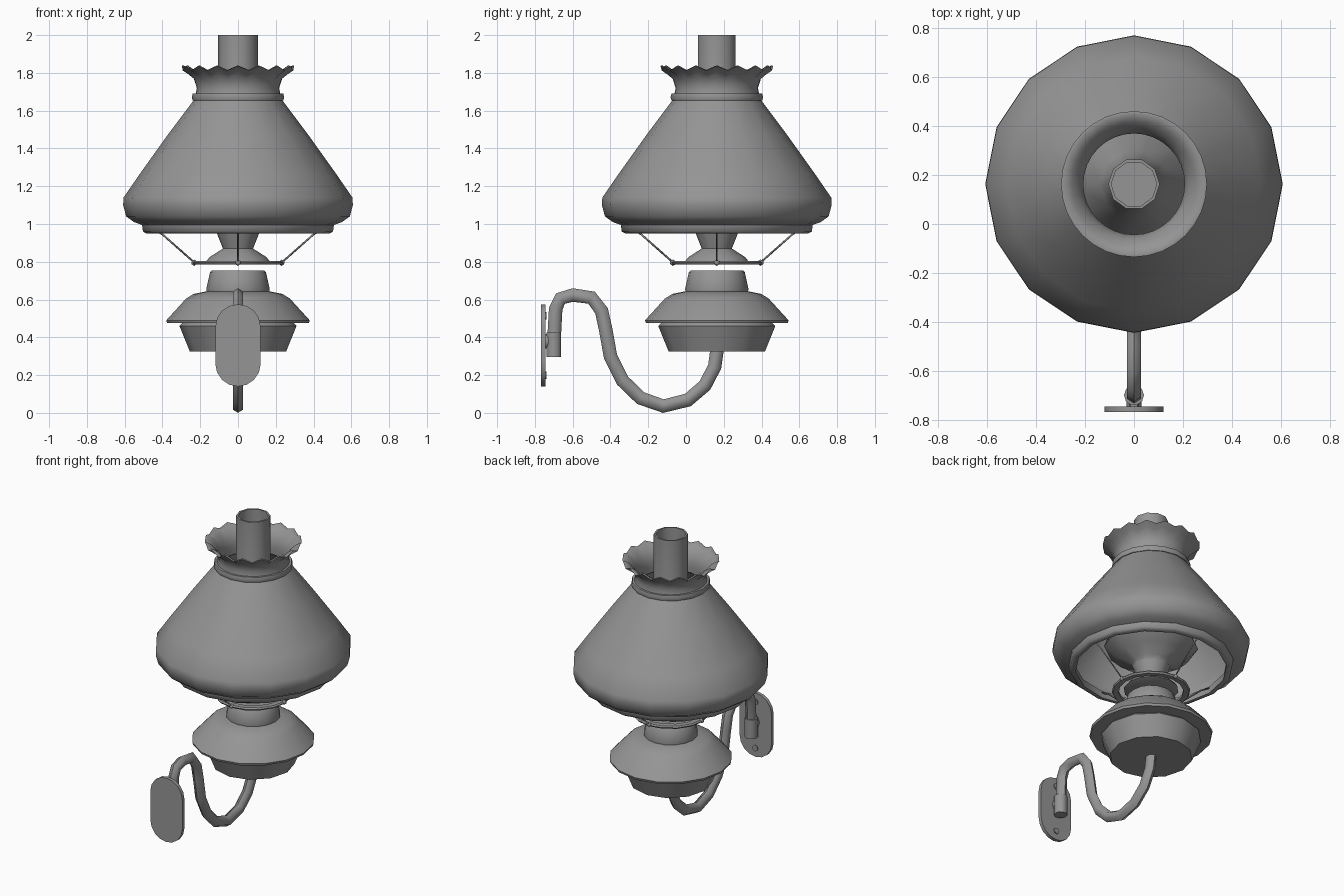
import bpy, bmesh, math
from mathutils import Vector

if "Cube" in bpy.data.objects:
    bpy.data.objects.remove(bpy.data.objects["Cube"])

CY = 0.163  # lamp axis sits at y = CY
grey = bpy.data.materials.new("dark_grey")
grey.diffuse_color = (0.3, 0.3, 0.3, 1)
grey.use_nodes = True
grey.node_tree.nodes["Principled BSDF"].inputs["Base Color"].default_value = grey.diffuse_color


def finish(name, bm, angle=35):
    bmesh.ops.recalc_face_normals(bm, faces=bm.faces[:])
    me = bpy.data.meshes.new(name)
    bm.to_mesh(me)
    bm.free()
    me.materials.append(grey)
    ob = bpy.data.objects.new(name, me)
    bpy.context.collection.objects.link(ob)
    bpy.ops.object.select_all(action='DESELECT')
    ob.select_set(True)
    bpy.context.view_layer.objects.active = ob
    bpy.ops.object.shade_smooth_by_angle(angle=math.radians(angle))
    return ob


def skin(bm, rings, loop=False, caps=False):
    n = len(rings[0])
    count = len(rings) if loop else len(rings) - 1
    for i in range(count):
        a, b = rings[i], rings[(i + 1) % len(rings)]
        for j in range(n):
            k = (j + 1) % n
            bm.faces.new((a[j], a[k], b[k], b[j]))
    if caps:
        bm.faces.new(rings[0])
        bm.faces.new(rings[-1])


def revolve(name, profile, sides, caps=False, loop=False, cy=CY, wave=0, angle=35):
    # profile of (radius, z); an optional third value scales the scallop wave
    bm = bmesh.new()
    rings = []
    for p in profile:
        w = p[2] * wave if len(p) > 2 else 0
        ring = []
        for j in range(sides):
            t = 2 * math.pi * j / sides
            s = w if j % 2 == 0 else -w
            ring.append(bm.verts.new((p[0] * math.cos(t), cy + p[0] * math.sin(t), p[1] + s)))
        rings.append(ring)
    skin(bm, rings, loop, caps)
    return finish(name, bm, angle)


def sweep(name, pts, ref, wide, tall, sides=6, angle=45):
    # tube along pts; ref is the sideways axis, normal to the path's plane
    bm = bmesh.new()
    pts = [Vector(p) for p in pts]
    ref = Vector(ref)
    rings = []
    for i, p in enumerate(pts):
        d = (pts[min(i + 1, len(pts) - 1)] - pts[max(i - 1, 0)]).normalized()
        up = ref.cross(d)
        rings.append([bm.verts.new(p + ref * wide * math.sin(2 * math.pi * j / sides)
                                   + up * tall * math.cos(2 * math.pi * j / sides))
                      for j in range(sides)])
    skin(bm, rings, caps=True)
    return finish(name, bm, angle)


# Glass shade with a thick lip at the lower rim
revolve("shade", [(0.47, 1.0), (0.465, 0.95), (0.485, 0.95), (0.503, 0.96), (0.508, 0.995),
                  (0.55, 1.01), (0.592, 1.04), (0.608, 1.10), (0.606, 1.14), (0.52, 1.265),
                  (0.37, 1.475), (0.235, 1.655)], 16, angle=62)
revolve("shade_lining", [(0.47, 1.0), (0.575, 1.045), (0.59, 1.135), (0.36, 1.465),
                         (0.22, 1.65)], 16, angle=62)

# Collar ring and scalloped ruffle
revolve("ruffle_collar", [(0.212, 1.655), (0.24, 1.655), (0.245, 1.67), (0.24, 1.69),
                          (0.212, 1.69)], 16, loop=True)
revolve("ruffle", [(0.225, 1.685), (0.218, 1.72), (0.235, 1.77, 0.3), (0.265, 1.80, 0.8),
                   (0.298, 1.825, 1), (0.288, 1.828, 1), (0.255, 1.808, 0.8),
                   (0.222, 1.77, 0.3), (0.207, 1.72), (0.207, 1.685)], 32, wave=0.012, angle=60)

# Chimney with its bulb hidden in the shade
revolve("chimney", [(0.11, 0.95), (0.125, 0.985), (0.22, 1.03), (0.29, 1.10), (0.25, 1.20),
                    (0.14, 1.40), (0.105, 1.55), (0.105, 2.0), (0.093, 2.0), (0.093, 1.55)],
        10, angle=50)

# Burner below the chimney
revolve("burner", [(0.14, 0.79), (0.17, 0.80), (0.15, 0.825), (0.08, 0.87), (0.10, 0.92),
                   (0.115, 0.96)], 12, caps=True)

# Shade holder: ring, four rods and end knobs
revolve("holder_ring", [(0.20, 0.787), (0.235, 0.785), (0.242, 0.795), (0.235, 0.803),
                        (0.20, 0.803)], 16, loop=True)
for i in range(4):
    t = i * math.pi / 2
    c, s = math.cos(t), math.sin(t)
    sweep(f"holder_rod_{i + 1}",
          [(r * c, CY + r * s, z) for r, z in ((0.23, 0.795), (0.40, 0.945), (0.475, 0.99))],
          (-s, c, 0), 0.005, 0.005, 4, 100)
    bm = bmesh.new()
    bmesh.ops.create_icosphere(bm, subdivisions=1, radius=0.017)
    bmesh.ops.translate(bm, verts=bm.verts[:], vec=(0.232 * c, CY + 0.232 * s, 0.795))
    finish(f"holder_knob_{i + 1}", bm, 60)

# Oil font: neck, wide body and lower bowl
revolve("font_neck", [(0.165, 0.64), (0.168, 0.655), (0.148, 0.745), (0.138, 0.755)], 16, caps=True)
revolve("font_body", [(0.29, 0.475), (0.375, 0.475), (0.38, 0.49), (0.275, 0.605),
                      (0.235, 0.63), (0.16, 0.645)], 16, caps=True)
revolve("lower_bowl", [(0.255, 0.325), (0.31, 0.46), (0.29, 0.48)], 12, caps=True)

# Curved bracket arm
path = [(0.165, 0.34), (0.152, 0.245), (0.10, 0.145), (0.01, 0.068), (-0.12, 0.036),
        (-0.24, 0.078), (-0.335, 0.17), (-0.40, 0.30), (-0.425, 0.44), (-0.447, 0.54),
        (-0.50, 0.61), (-0.60, 0.624), (-0.665, 0.605), (-0.69, 0.55), (-0.697, 0.42)]
sweep("bracket_arm", [(0, y, z) for y, z in path], (1, 0, 0), 0.032, 0.036, angle=62)

# Socket that receives the arm, with its stem to the plate
revolve("arm_socket", [(0.041, 0.295), (0.041, 0.425)], 10, caps=True, cy=-0.70, angle=45)
sweep("socket_stem", [(0, -0.755, 0.38), (0, -0.70, 0.38)], (1, 0, 0), 0.03, 0.038, 8)

# Rounded wall plate
bm = bmesh.new()
rings = []
for y in (-0.768, -0.745):
    ring = []
    for end in (0, 1):
        for k in range(9):
            t = math.pi * k / 8 + math.pi * end
            z = 0.26 if end else 0.455
            ring.append(bm.verts.new((0.12 * math.cos(t), y, z + 0.12 * math.sin(t))))
    rings.append(ring)
skin(bm, rings, caps=True)
finish("wall_plate", bm)

# Screw heads on the plate
for i, z in enumerate((0.20, 0.515)):
    sweep(f"screw_head_{i + 1}", [(0, -0.75, z), (0, -0.738, z)], (1, 0, 0), 0.02, 0.02, 8)
